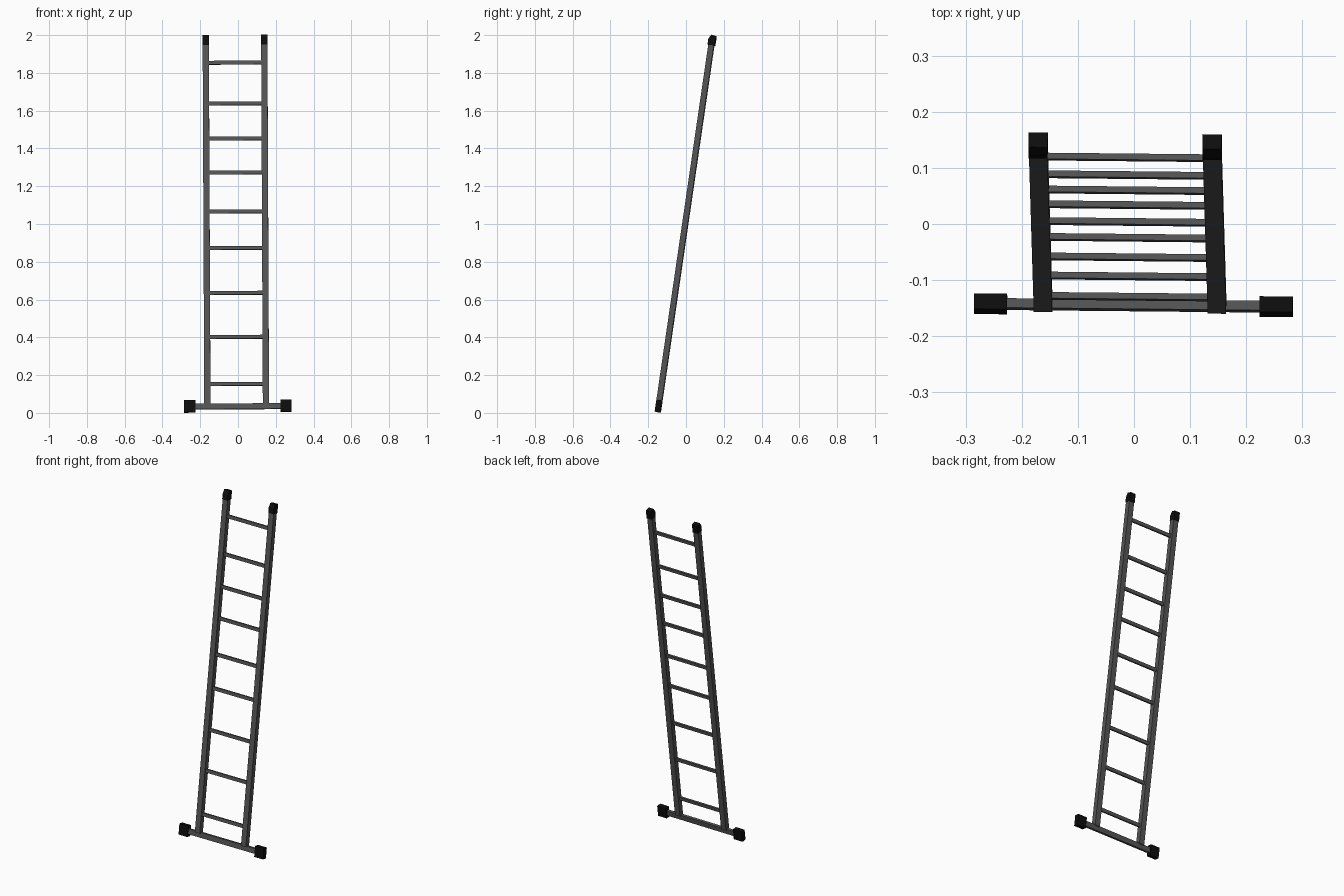
import bpy, bmesh
from mathutils import Vector, Matrix

if "Cube" in bpy.data.objects:
    bpy.data.objects.remove(bpy.data.objects["Cube"])


def material(name, v):
    m = bpy.data.materials.new(name)
    m.diffuse_color = (v, v, v, 1)
    m.use_nodes = True
    m.node_tree.nodes["Principled BSDF"].inputs["Base Color"].default_value = m.diffuse_color
    return m


grey = material("grey metal", 0.09)
black = material("black rubber", 0.004)

# Ladder frame: leans back, with a very slight twist
Z = Vector((-0.0045, 0.146, 1)).normalized()
X = Vector((1, -0.01, 0.006))
X = (X - Z * X.dot(Z)).normalized()
Y = Z.cross(X)
frame = Matrix.Translation((0, -0.145, 0.0345)) @ Matrix((X, Y, Z)).transposed().to_4x4()


def prism(name, x, width, profile, mat):
    """Extrude a (depth, height) profile sideways, centred on x."""
    bm = bmesh.new()
    verts = [bm.verts.new((x - width / 2, y, z)) for y, z in profile]
    face = bm.faces.new(verts)
    ext = bmesh.ops.extrude_face_region(bm, geom=[face])
    moved = [v for v in ext["geom"] if isinstance(v, bmesh.types.BMVert)]
    bmesh.ops.translate(bm, vec=(width, 0, 0), verts=moved)
    bmesh.ops.recalc_face_normals(bm, faces=bm.faces)
    mesh = bpy.data.meshes.new(name)
    bm.to_mesh(mesh)
    bm.free()
    mesh.materials.append(mat)
    ob = bpy.data.objects.new(name, mesh)
    ob.matrix_world = frame
    bpy.context.collection.objects.link(ob)


def rect(depth, z0, z1, y=0):
    return [(y - depth / 2, z0), (y + depth / 2, z0), (y + depth / 2, z1), (y - depth / 2, z1)]


for side, x, fx in (("left", -0.162, -0.2555), ("right", 0.148, 0.2535)):
    # Side rail
    prism(f"{side}_rail", x, 0.033, rect(0.030, 0.010, 1.950), grey)
    # Top cap with chamfered front edge
    prism(f"{side}_top_cap", x, 0.034,
          [(-0.019, 1.932), (0.020, 1.932), (0.020, 1.983), (-0.007, 1.987), (-0.019, 1.964)], black)
    # Rubber foot on the stabiliser bar
    prism(f"{side}_foot", fx, 0.059, rect(0.028, -0.0305, 0.0325), black)

# Stabiliser bar
prism("stabiliser_bar", 0, 0.48, rect(0.017, -0.015, 0.015), grey)

# Rungs
for i, z in enumerate((0.153, 0.402, 0.635, 0.873, 1.066, 1.272, 1.452, 1.638, 1.854)):
    h = (z - 0.0345) / Z.z
    prism(f"rung_{i + 1}", -0.007, 0.29, rect(0.011, h - 0.010, h + 0.010, -0.002), grey)
